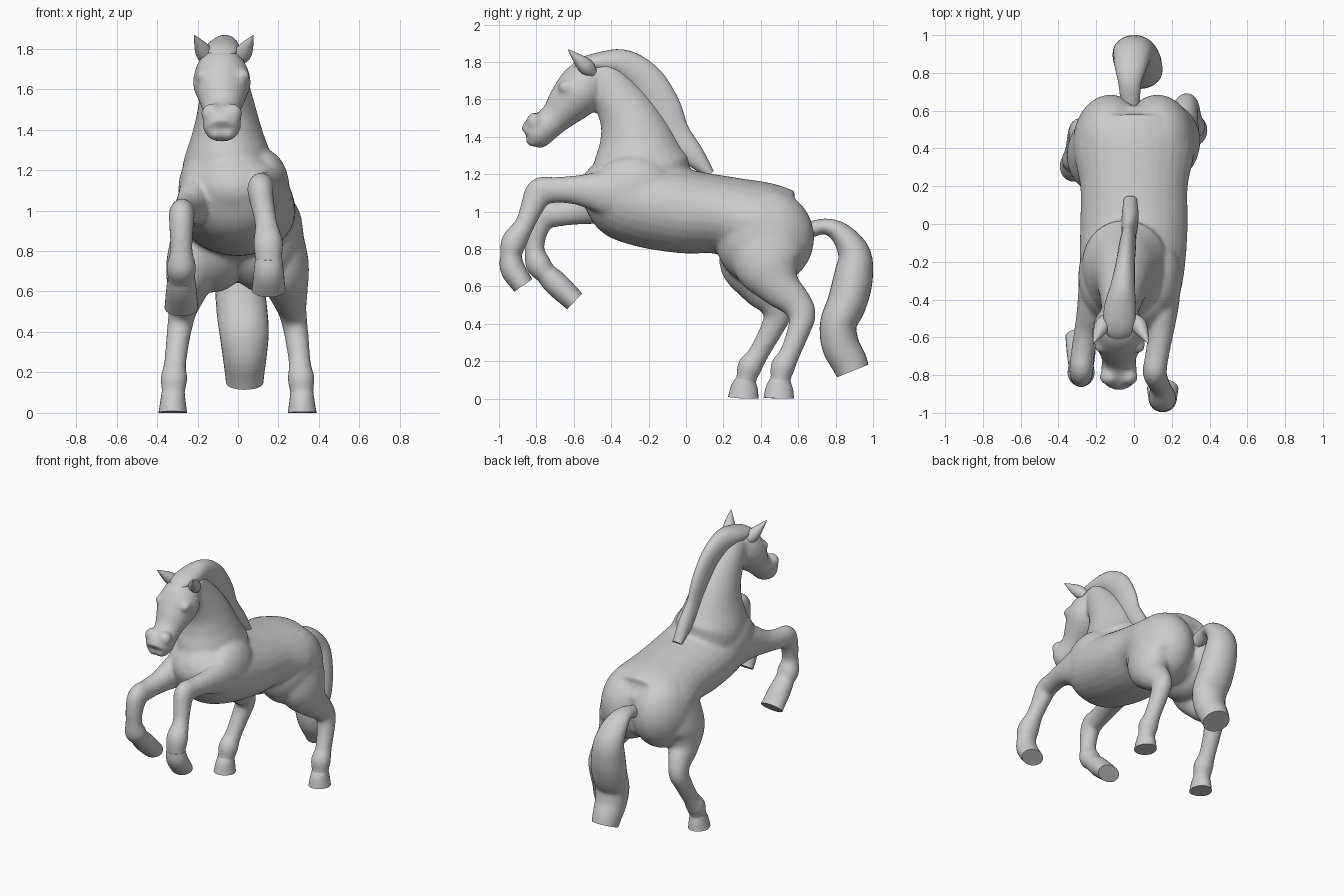
import bpy, bmesh, math
from mathutils import Vector, Matrix

if "Cube" in bpy.data.objects:
    bpy.data.objects.remove(bpy.data.objects["Cube"])

SIDES, STEPS = 28, 5


def spline(rings):
    """Catmull-Rom interpolation of (x, y, z, half width, half depth) rings."""
    out, n = [], len(rings)
    for i in range(n - 1):
        p = [rings[max(0, min(n - 1, i + k))] for k in (-1, 0, 1, 2)]
        for s in range(STEPS):
            t = s / STEPS
            out.append([0.5 * (2 * b + (c - a) * t + (2 * a - 5 * b + 4 * c - d) * t * t
                               + (3 * b - a - 3 * c + d) * t ** 3) for a, b, c, d in zip(*p)])
    return out + [list(rings[-1])]


def tube(bm, rings):
    """Closed oval tube through the rings, square to its path."""
    pts = spline(rings)
    loops, faces = [], []
    for i, (x, y, z, w, h) in enumerate(pts):
        a, b = pts[max(0, i - 1)], pts[min(len(pts) - 1, i + 1)]
        t = (Vector(b[:3]) - Vector(a[:3])).normalized()
        side = (Vector((1, 0, 0)) - t * t.x).normalized()
        up = t.cross(side)
        loop = []
        for k in range(SIDES):
            ang = 2 * math.pi * k / SIDES
            v = Vector((x, y, z)) + side * w * math.cos(ang) + up * h * math.sin(ang)
            v.z = max(v.z, 0)
            loop.append(bm.verts.new(v))
        loops.append(loop)
    faces = [bm.faces.new(loops[0]), bm.faces.new(loops[-1])]
    for p, q in zip(loops, loops[1:]):
        for k in range(SIDES):
            j = (k + 1) % SIDES
            faces.append(bm.faces.new((p[k], p[j], q[j], q[k])))
    bmesh.ops.recalc_face_normals(bm, faces=faces)


def ball(bm, centre, radii):
    m = Matrix.Translation(centre) @ Matrix.Diagonal((*radii, 1))
    bmesh.ops.create_icosphere(bm, subdivisions=4, radius=1, matrix=m)


def finish(name, bm, blend=False):
    me = bpy.data.meshes.new(name)
    bm.to_mesh(me)
    bm.free()
    ob = bpy.data.objects.new(name, me)
    bpy.context.collection.objects.link(ob)
    if blend:
        r = ob.modifiers.new("blend", 'REMESH')
        r.mode, r.voxel_size, r.use_smooth_shade = 'VOXEL', 0.012, True
        s = ob.modifiers.new("soften", 'SMOOTH')
        s.factor, s.iterations = 0.5, 10
    else:
        bpy.context.view_layer.objects.active = ob
        ob.select_set(True)
        bpy.ops.object.shade_smooth_by_angle(angle=math.radians(50))
        ob.select_set(False)


def single(name, rings):
    bm = bmesh.new()
    tube(bm, rings)
    finish(name, bm)


def lean(rings):
    """Add x to (y, z, w, h) rings: the head turns slightly to one side."""
    return [(-.02 - .06 * max(0, min(1, -r[0] / .5)), *r) for r in rings]


body = bmesh.new()

# Torso from rump to chest
torso = [(.62, .86, .13, .13), (.52, .87, .27, .235), (.4, .92, .32, .24),
         (.2, .98, .285, .21), (0, 1, .285, .225), (-.2, 1.04, .28, .235), (-.35, 1.09, .26, .23),
         (-.46, 1.13, .21, .17), (-.53, 1.15, .13, .1), (-.56, 1.16, .05, .04)]
tube(body, [(-.02 * max(0, -r[0] / .5), *r) for r in torso])

# Rounded rump and shoulders
for s in (-1, 1):
    ball(body, (s * .125, .42, .86), (.2, .265, .265))
    ball(body, (-.02 + s * .15, -.28, 1.1), (.125, .22, .2))

# Neck
tube(body, lean([(-.13, 1.04, .2, .2), (-.23, 1.2, .23, .27), (-.27, 1.4, .17, .2),
                 (-.33, 1.55, .133, .148), (-.47, 1.76, .09, .1)]))

# Head from poll to muzzle
tube(body, lean([(-.46, 1.765, .08, .07), (-.52, 1.7, .125, .125), (-.58, 1.63, .143, .13),
                 (-.64, 1.565, .12, .112), (-.71, 1.49, .092, .084), (-.8, 1.42, .095, .088),
                 (-.835, 1.39, .075, .07)]))

# Nostrils, lips and brows
for s in (-1, 1):
    ball(body, (-.08 + s * .05, -.81, 1.48), (.052, .045, .05))
    ball(body, (-.08 + s * .028, -.815, 1.385), (.045, .042, .04))
    ball(body, (-.075 + s * .1, -.64, 1.665), (.035, .045, .035))


def leg(name, rings):
    """The upper rings join the body, the last ones are a flat-soled hoof."""
    tube(body, rings[:-1])
    single(name, rings[-3:])


# Hind legs: the left one mirrors the right and steps forward towards the foot
hind = [(.44, .88, .15, .21), (.44, .72, .135, .19), (.5, .6, .098, .117), (.582, .52, .073, .086),
        (.62, .45, .064, .075), (.605, .37, .059, .062), (.555, .24, .055, .055), (.518, .17, .067, .066),
        (.505, .1, .057, .054), (.5, .06, .062, .072), (.496, 0, .071, .082)]
leg("hind_hoof_right", [(.317 - .19 * z * z, y, z, w, h) for y, z, w, h in hind])
leg("hind_hoof_left", [(-.322 + .19 * z * z, y - .19 + .19 * z ** 1.5, z, w, h) for y, z, w, h in hind])

# Front legs: two raised poses sharing one set of thicknesses
size = [(.1, .17), (.09, .125), (.069, .08), (.063, .07), (.064, .077), (.059, .064),
        (.056, .053), (.074, .069), (.067, .058), (.075, .066), (.083, .058)]
right = [(-.25, 1.08), (-.42, 1.1), (-.58, 1.115), (-.7, 1.115), (-.78, 1.105), (-.82, 1.03),
         (-.863, .93), (-.918, .84), (-.937, .76), (-.925, .69), (-.87, .605)]
left = [(-.25, 1.08), (-.42, 1.05), (-.56, 1.01), (-.68, .99), (-.765, .975), (-.8, .9),
        (-.81, .8), (-.79, .72), (-.745, .665), (-.69, .61), (-.595, .52)]
leg("front_hoof_right", [(.152 - .042 * math.exp(-((i - 4) / 1.8) ** 2), *p, *s)
                         for i, (p, s) in enumerate(zip(right, size))])
leg("front_hoof_left", [(-.28 + .09 * math.exp(-(i / 2) ** 2), *p, *s)
                        for i, (p, s) in enumerate(zip(left, size))])

finish("horse_body", body, blend=True)

# Ears
for name, s in (("ear_left", -1), ("ear_right", 1)):
    single(name, [(-.07 + s * .07, -.5, 1.74, .03, .03), (-.07 + s * .1, -.545, 1.785, .042, .042),
                  (-.07 + s * .145, -.63, 1.865, .003, .003)])

# Mane with forelock
single("mane", lean([(-.62, 1.745, .03, .015), (-.56, 1.785, .075, .035), (-.45, 1.795, .085, .06),
                     (-.33, 1.785, .065, .08), (-.21, 1.7, .05, .09), (-.12, 1.56, .045, .09),
                     (-.06, 1.42, .04, .08), (.04, 1.3, .045, .06), (.13, 1.2, .035, .025)]))

# Tail swinging from one side to the other
tail = [(.63, .89, .05, .045), (.74, .92, .06, .042), (.83, .88, .085, .06), (.9, .77, .105, .088),
        (.893, .64, .12, .105), (.86, .51, .125, .105), (.815, .4, .122, .098), (.825, .29, .11, .1),
        (.87, .2, .098, .096), (.892, .148, .092, .09)]
single("tail", [(min(.033, .07 - .1 * z), y, z, w, h) for y, z, w, h in tail])
